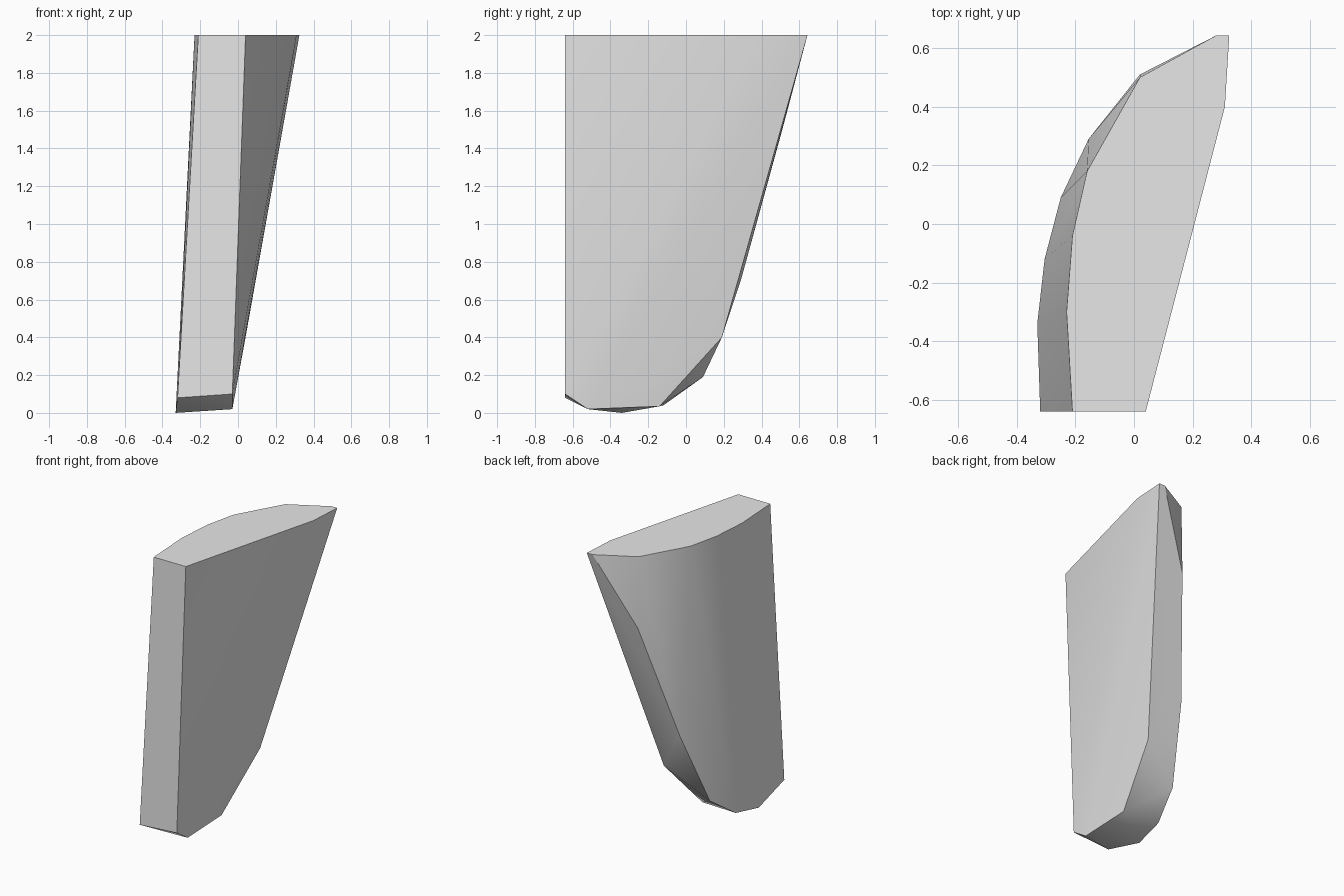
import bpy
import bmesh

# Remove the default cube
cube = bpy.data.objects.get("Cube")
if cube:
    bpy.data.objects.remove(cube, do_unlink=True)

# Flat top outline (x, y)
TOP = 2.0
top_outline = [(-.21, -.64), (.04, -.64), (.31, .40), (.325, .643), (.28, .643),
               (.02, .50), (-.16, .18), (-.21, -.04), (-.23, -.30)]
# Lower edge of the curved outer side
outer_edge = [(-.32, -.64, .08), (-.33, -.34, 0), (-.305, -.12, .04),
              (-.25, .09, .19), (-.155, .29, .70), (.02, .51, 1.5)]
# Lower edge of the inner side
inner_edge = [(-.03, -.64, .10), (-.03, -.52, .02), (-.03, -.14, .035), (.04, .19, .40)]

# Skin the three outlines into one convex blade
bm = bmesh.new()
for point in [(x, y, TOP) for x, y in top_outline] + outer_edge + inner_edge:
    bm.verts.new(point)
bmesh.ops.convex_hull(bm, input=bm.verts[:])
bmesh.ops.dissolve_limit(bm, angle_limit=.005, verts=bm.verts[:], edges=bm.edges[:])
bmesh.ops.recalc_face_normals(bm, faces=bm.faces[:])
mesh = bpy.data.meshes.new("tapered_blade")
bm.to_mesh(mesh)
bm.free()
blade = bpy.data.objects.new("tapered_blade", mesh)
bpy.context.collection.objects.link(blade)

# Plain grey material
grey = bpy.data.materials.new("light_grey")
grey.use_nodes = True
colour = (.8, .8, .8, 1)
grey.diffuse_color = colour
grey.node_tree.nodes["Principled BSDF"].inputs["Base Color"].default_value = colour
mesh.materials.append(grey)

# Smooth curved sides, crisp borders
bpy.ops.object.select_all(action="DESELECT")
blade.select_set(True)
bpy.context.view_layer.objects.active = blade
bpy.ops.object.shade_smooth_by_angle(angle=.55)
